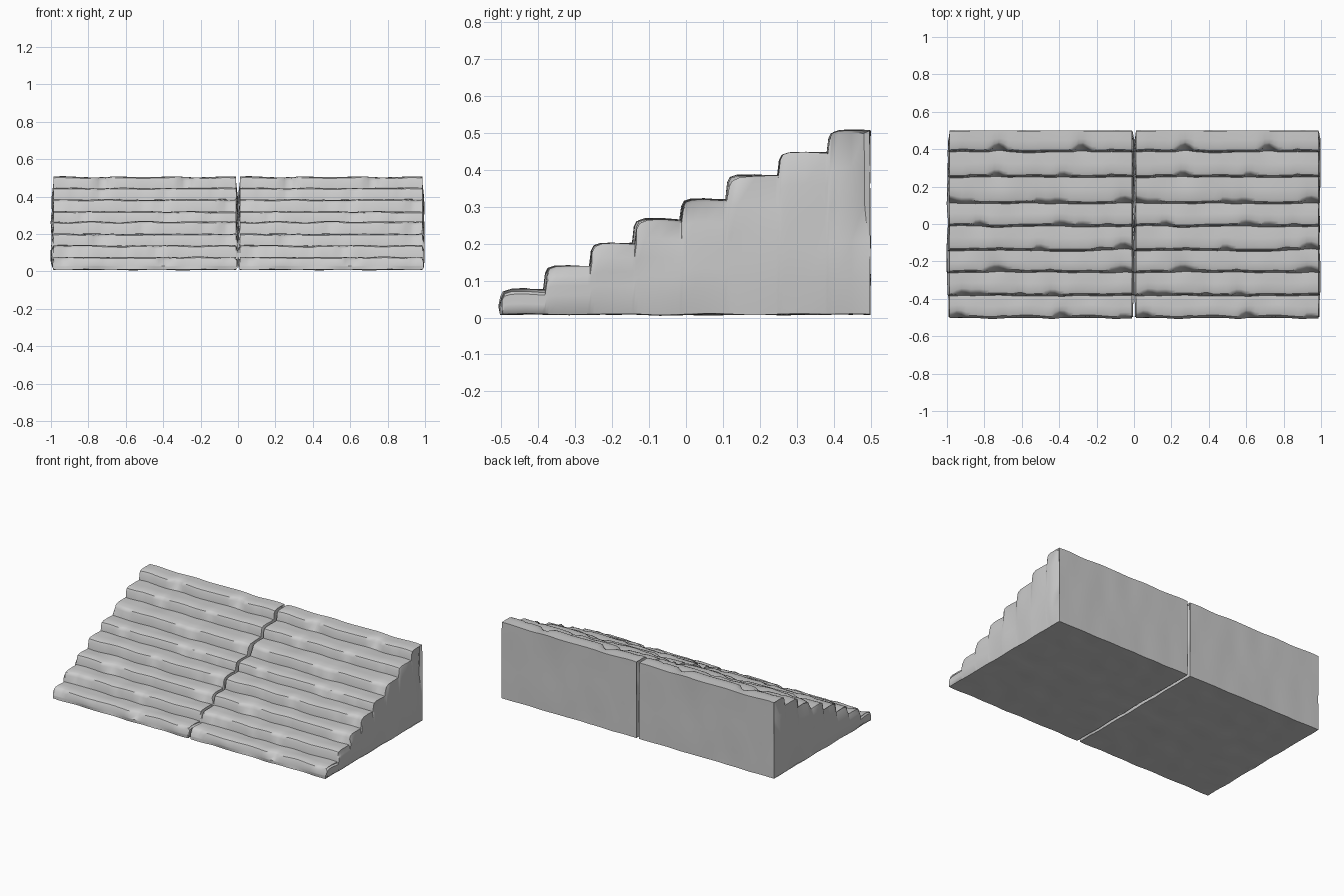
import bpy, bmesh
from mathutils import Vector, noise

if "Cube" in bpy.data.objects:
    bpy.data.objects.remove(bpy.data.objects["Cube"])

stone = bpy.data.materials.new("grey stone")
stone.use_nodes = True
stone.diffuse_color = (0.6, 0.6, 0.6, 1)
bsdf = stone.node_tree.nodes["Principled BSDF"]
bsdf.inputs["Base Color"].default_value = stone.diffuse_color
bsdf.inputs["Roughness"].default_value = 0.9

BASE, BACK, LEVELS, SPAN = 0.01, 0.5, 5, 40
RISERS = [-0.503, -0.383, -0.26, -0.142, -0.013, 0.108, 0.25, 0.383]
TREADS = [0.076, 0.139, 0.2, 0.265, 0.32, 0.385, 0.446, 0.505]


def stair_profile():
    """Points along the worn steps: (y, z, step, wear at the nose)."""
    points = []
    low = 0.03
    for step, (y, z) in enumerate(zip(RISERS, TREADS)):
        end = RISERS[step + 1] if step < 7 else BACK
        points += [(y, low, step, 0.2), (y + 0.005, z - 0.02, step, 1),
                   (y + 0.012, z - 0.006, step, 1), (y + 0.03, z, step, 0.7),
                   (y * 0.45 + end * 0.55, z + 0.001, step, 0.2)]
        low = z - 0.001
        if step < 7:
            points.append((end - 0.006, low, step + 1, 0.1))
    points.append((BACK, TREADS[-1], 7, 0))
    return points


PROFILE = stair_profile()
LAST = len(PROFILE) - 1


def wobble(x, y, z, scale):
    return noise.noise(Vector((x, y, z)) * scale)


def place(i, j, k):
    """Position of one surface point: i along depth, j along width, k up."""
    y, top, step, wear = PROFILE[i]
    t = j / SPAN
    # Stations crowd toward the ends to shape the rounded edges
    x = {0: 0.0, 1: 0.012, SPAN - 1: 0.988, SPAN: 1.0}.get(j, t)
    h = k / LEVELS
    # Each step edge wanders and is chipped along its length
    if i < LAST:
        y += 0.009 * wobble(x, step * 3.7, 1, 6) * h
        chip = max(0, wobble(x, step * 2.3, 5, 9) - 0.1)
        y += 0.05 * wear * chip * h
        top -= 0.02 * wear * chip
    top += 0.006 * wobble(x, step * 5.1, 9, 7)
    bottom = BASE + 0.005 * wobble(x, y, 4, 8) - 0.001
    z = bottom + (top - bottom) * h
    # Uneven back and rough side walls
    if i == LAST:
        y += 0.004 * wobble(x, 3, z, 7) - 0.002
    if j in (0, SPAN):
        inward = 1 if j == 0 else -1
        edge = 0.01 if k in (0, LEVELS) or i in (0, LAST) else 0
        if i == LAST and h > 0.4:
            edge += 0.008
        x += inward * (edge + 0.004 + 0.012 * wobble(j, y, z, 6))
        if k == LEVELS:
            z -= 0.006
        if i == LAST:
            y -= 0.015 if h > 0.4 else 0.006
        if i == 0:
            y += 0.008
    return Vector((x, y, z))


def build_block():
    """Stair block skinned as the six sides of a lattice."""
    bm = bmesh.new()
    verts = {}

    def vert(*key):
        if key not in verts:
            verts[key] = bm.verts.new(place(*key))
        return verts[key]

    size = (LAST, SPAN, LEVELS)
    for axis in range(3):
        u, v = (axis + 1) % 3, (axis + 2) % 3
        for side in (0, size[axis]):
            for a in range(size[u]):
                for b in range(size[v]):
                    corners = []
                    for da, db in ((0, 0), (1, 0), (1, 1), (0, 1)):
                        key = [0, 0, 0]
                        key[axis], key[u], key[v] = side, a + da, b + db
                        corners.append(vert(*key))
                    bm.faces.new(corners)
    bmesh.ops.recalc_face_normals(bm, faces=bm.faces)
    mesh = bpy.data.meshes.new("stair_block")
    bm.to_mesh(mesh)
    bm.free()
    mesh.materials.append(stone)
    return mesh


# Two identical blocks side by side
block = build_block()
for name, x in (("right_stair_block", -0.998), ("left_stair_block", -0.002)):
    obj = bpy.data.objects.new(name, block)
    bpy.context.collection.objects.link(obj)
    obj.location.x = x
    bpy.ops.object.select_all(action="DESELECT")
    obj.select_set(True)
    bpy.context.view_layer.objects.active = obj
bpy.ops.object.shade_smooth_by_angle(angle=0.7)
